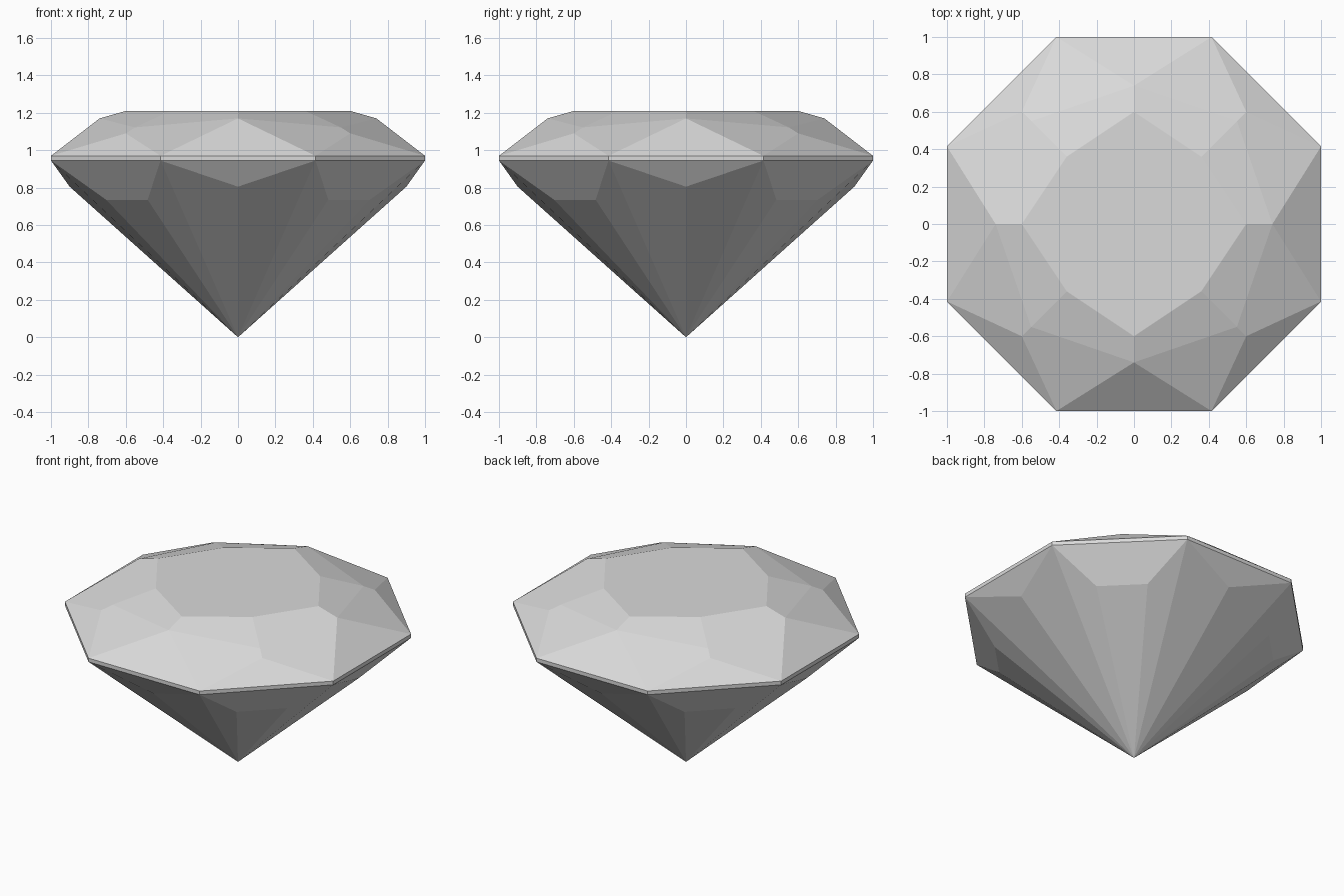
import bpy
import bmesh
import math
from mathutils import Matrix, Vector

cube = bpy.data.objects.get("Cube")
if cube:
    bpy.data.objects.remove(cube)

# Gem material
grey = bpy.data.materials.new("light grey")
grey.use_nodes = True
colour = (0.7, 0.7, 0.7, 1)
grey.diffuse_color = colour
grey.node_tree.nodes["Principled BSDF"].inputs["Base Color"].default_value = colour

# Corner points of one quarter of the cut stone
GIRDLE_LOW, GIRDLE_HIGH, TABLE = 0.945, 0.97, 1.21
HALF_SIDE = math.tan(math.pi / 8)
quarter = [
    (0, -0.6, TABLE), (0.36, -0.36, TABLE),                  # table
    (0, -0.74, 1.17), (0.55, -0.55, 1.122),                  # star facets
    (0.6, -0.6, 1.09),                                       # upper corner facet
    (HALF_SIDE, -1, GIRDLE_HIGH), (1, -HALF_SIDE, GIRDLE_HIGH),
    (HALF_SIDE, -1, GIRDLE_LOW), (1, -HALF_SIDE, GIRDLE_LOW),
    (0, -0.9, 0.805),                                        # lower side facet
    (0.483, -0.705, 0.735), (0.705, -0.483, 0.735),          # lower corner facet
]

# Turn the quarter four times, add the tip and wrap it in flat facets
bm = bmesh.new()
bm.verts.new((0, 0, 0))
for turn in range(4):
    spin = Matrix.Rotation(turn * math.pi / 2, 3, "Z")
    for point in quarter:
        bm.verts.new(spin @ Vector(point))
bmesh.ops.convex_hull(bm, input=bm.verts)
bmesh.ops.dissolve_limit(bm, angle_limit=math.radians(2), verts=bm.verts, edges=bm.edges)
bmesh.ops.recalc_face_normals(bm, faces=bm.faces)

mesh = bpy.data.meshes.new("cut_gem")
bm.to_mesh(mesh)
bm.free()
mesh.materials.append(grey)
gem = bpy.data.objects.new("cut_gem", mesh)
bpy.context.collection.objects.link(gem)
